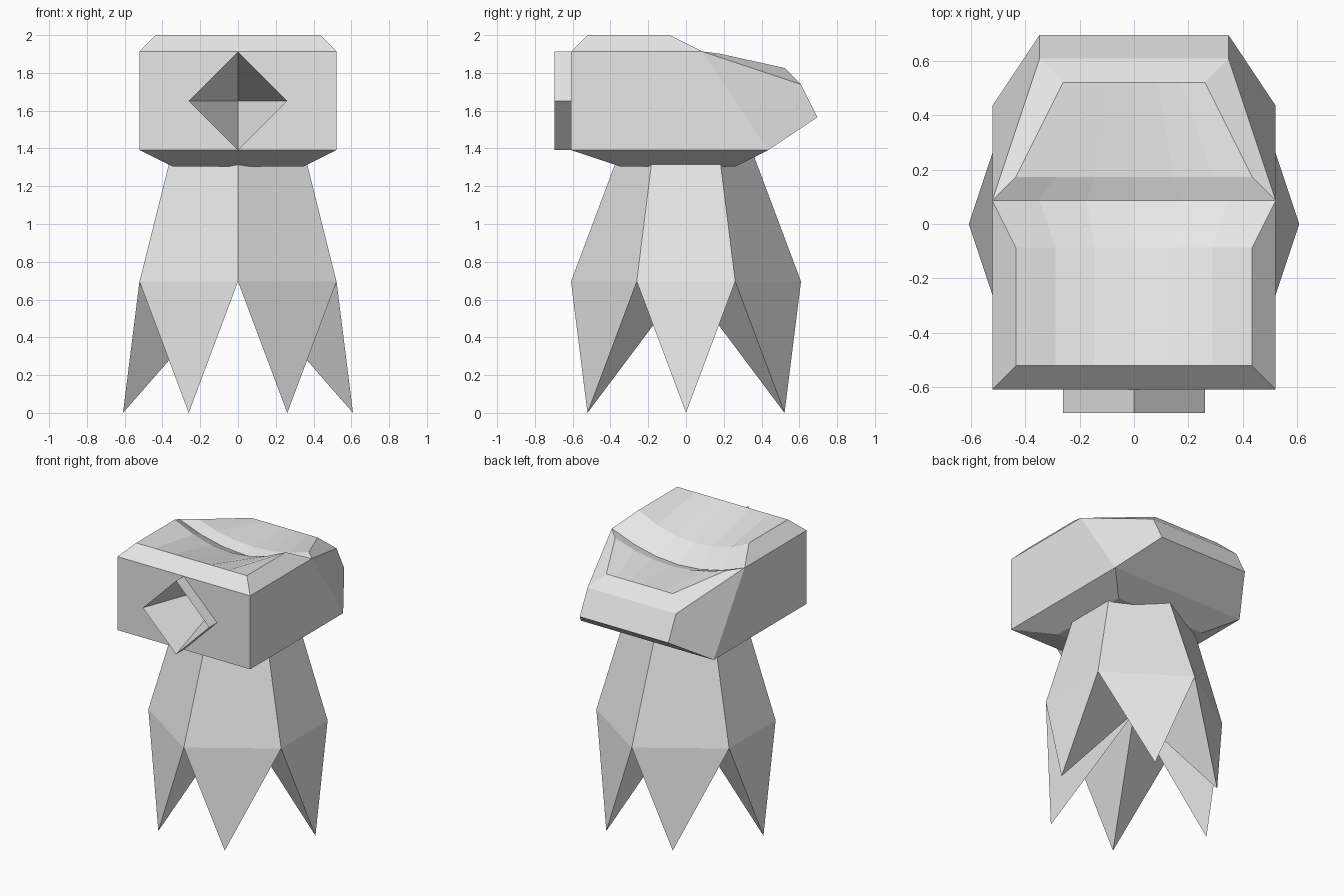
import bpy, bmesh
from mathutils import Vector

if "Cube" in bpy.data.objects:
    bpy.data.objects.remove(bpy.data.objects["Cube"])

U = 2 / 23  # design grid unit: the model is 23 units tall

grey = bpy.data.materials.new("plain_grey")
grey.diffuse_color = (0.8, 0.8, 0.8, 1)
grey.use_nodes = True
grey.node_tree.nodes["Principled BSDF"].inputs["Base Color"].default_value = grey.diffuse_color


def build(name, faces):
    """Make a flat-shaded object from polygons given in grid units."""
    bm = bmesh.new()
    for pts in faces:
        bm.faces.new([bm.verts.new(Vector(p) * U) for p in pts])
    bmesh.ops.remove_doubles(bm, verts=bm.verts[:], dist=0.0005)
    bmesh.ops.recalc_face_normals(bm, faces=bm.faces[:])
    mesh = bpy.data.meshes.new(name)
    bm.to_mesh(mesh)
    bm.free()
    mesh.materials.append(grey)
    obj = bpy.data.objects.new(name, mesh)
    bpy.context.collection.objects.link(obj)
    return obj


def flip(p):
    return (-p[0], p[1], p[2])


def both(*pts):
    """A face and its mirror image."""
    return [list(pts), [flip(p) for p in reversed(pts)]]


def across(*pts):
    """A face spanning the middle, from its right-hand points."""
    return [list(pts) + [flip(p) for p in reversed(pts)]]


def row(half, y, z, dip):
    """Seven points from left to right, sagging in the middle."""
    return [(half * i / 3, y, z - dip * (1 - (i / 3) ** 2)) for i in range(-3, 4)]


# --- head: dished top ---
rows = [row(5, -6, 23, 0), row(5, -1, 23, 1.35), row(6, 1, 22, 1.35),
        row(5, 2, 21.88, 0.93), row(3, 6, 21, 0)]
head = []
for a, b in zip(rows, rows[1:]):
    head += [[a[i], a[i + 1], b[i + 1], b[i]] for i in range(6)]

# corners of the right half
front_low, front_high = (6, -7, 16), (6, -7, 22)
mid_low, mid_high = (6, 5, 16), (6, 1, 22)
tail_low, tail_high = (4, 8, 18), (4, 7, 20)
base_front, base_back = (4, -4, 15), (4, 3, 15)

# head: bevels round the top
head += [[flip(front_high), (0, -7, 22), front_high] + rows[0][::-1]]
head += [rows[4] + [tail_high, flip(tail_high)]]
head += both((5, -6, 23), front_high, mid_high, (5, -1, 23))
head += both(mid_high, tail_high, (3, 6, 21), (5, 2, 21.88))

# head: side walls, back and underside
head += both(front_low, mid_low, mid_high, front_high)
head += both(mid_low, tail_low, tail_high, mid_high)
head += across(tail_low, tail_high)
head += across(mid_low, tail_low)
head += both(front_low, base_front, base_back, mid_low)
head += across(mid_low, base_back)
head += across(base_front, base_back)
head += [[flip(front_low), (0, -7, 16), front_low, base_front, flip(base_front)]]

# head: front wall left open for the diamond spout
head += both((0, -7, 16), front_low, front_high, (0, -7, 22), (3, -7, 19))

# spout: short diamond tube with a deep tapering hollow
diamond = [(0, 16), (3, 19), (0, 22), (-3, 19)]
for i in range(4):
    (x0, z0), (x1, z1) = diamond[i], diamond[(i + 1) % 4]
    head.append([(x0, -7, z0), (x1, -7, z1), (x1, -8, z1), (x0, -8, z0)])
    head.append([(x0, -8, z0), (x1, -8, z1), (0, 0, 19)])
build("head_with_spout", head)

# --- skirt: six-sided body with one pointed leg below each side ---
wide = [(0, -7, 8), (6, -3, 8), (6, 3, 8), (0, 7, 8), (-6, 3, 8), (-6, -3, 8)]
neck = [(0, -4, 16), (4, -2, 16), (4, 2, 16), (0, 4, 16), (-4, 2, 16), (-4, -2, 16)]
tips = [(3, -6, 0), (7, 0, 0), (3, 6, 0), (-3, 6, 0), (-7, 0, 0), (-3, -6, 0)]
centre = (0, 0, 8)
skirt = [neck]
for i in range(6):
    j = (i + 1) % 6
    skirt.append([wide[i], wide[j], neck[j], neck[i]])
    skirt.append([wide[i], tips[i], wide[j]])
    skirt.append([wide[i], centre, tips[i]])
    skirt.append([wide[j], tips[i], centre])
build("skirt_with_pointed_legs", skirt)
